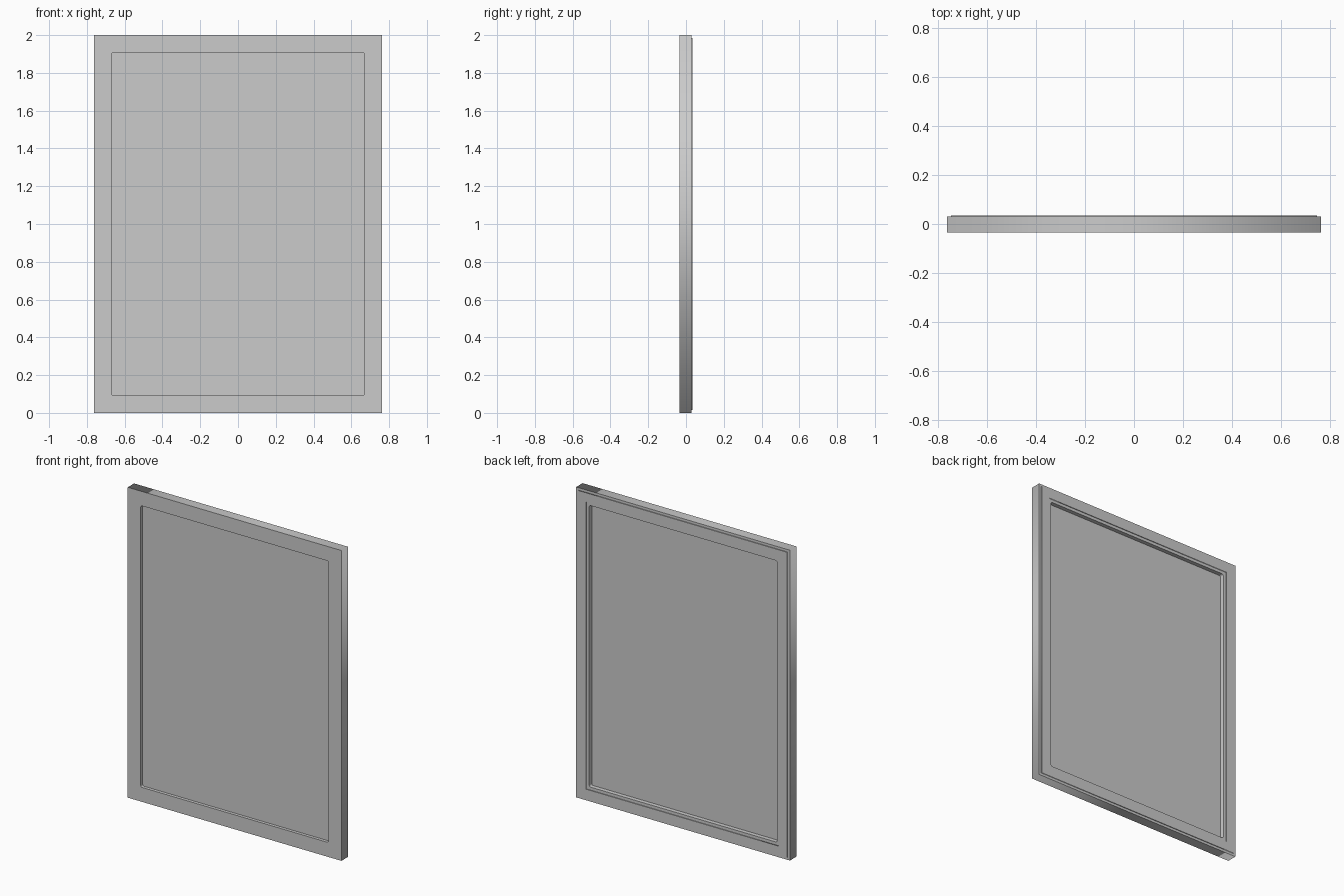
import bpy
from math import cos, sin, pi

if "Cube" in bpy.data.objects:
    bpy.data.objects.remove(bpy.data.objects["Cube"])

HALF_W, HEIGHT = 0.762, 2.0


def rect_points(margin, radius=0.0):
    """Rectangle inset from the outer edge, with optional rounded corners."""
    x, z0, z1 = HALF_W - margin, margin, HEIGHT - margin
    corners = [(x, z1, -1, -1), (-x, z1, 1, -1), (-x, z0, 1, 1), (x, z0, -1, 1)]
    if radius == 0:
        return [(c[0], c[1]) for c in corners]
    points = []
    for i, (cx, cz, sx, sz) in enumerate(corners):
        for k in range(5):
            a = i * pi / 2 + k * pi / 8
            points.append((cx + sx * radius + radius * cos(a),
                           cz + sz * radius + radius * sin(a)))
    return points


def slab(name, y0, y1, *outlines):
    """Upright slab from y0 to y1; a second outline cuts the opening."""
    curve = bpy.data.curves.new(name, 'CURVE')
    curve.dimensions = '2D'
    curve.fill_mode = 'BOTH'
    curve.extrude = (y1 - y0) / 2
    for outline in outlines:
        spline = curve.splines.new('POLY')
        spline.points.add(len(outline) - 1)
        for p, (x, z) in zip(spline.points, outline):
            p.co = (x, z, 0, 1)
        spline.use_cyclic_u = True
    obj = bpy.data.objects.new(name, curve)
    bpy.context.collection.objects.link(obj)
    obj.rotation_euler.x = pi / 2
    obj.location.y = (y0 + y1) / 2
    bpy.ops.object.select_all(action='DESELECT')
    obj.select_set(True)
    bpy.context.view_layer.objects.active = obj
    bpy.ops.object.convert(target='MESH')
    obj = bpy.context.object
    obj.name = name
    return obj


# Main frame with slightly rounded opening corners
slab("frame", -0.035, 0.030, rect_points(0.0), rect_points(0.093, 0.01))
# Thin raised seal around the back face
slab("back_seal", 0.030, 0.035, rect_points(0.016), rect_points(0.074))
# Recessed pane filling the opening
slab("pane", -0.015, 0.003, rect_points(0.09))
